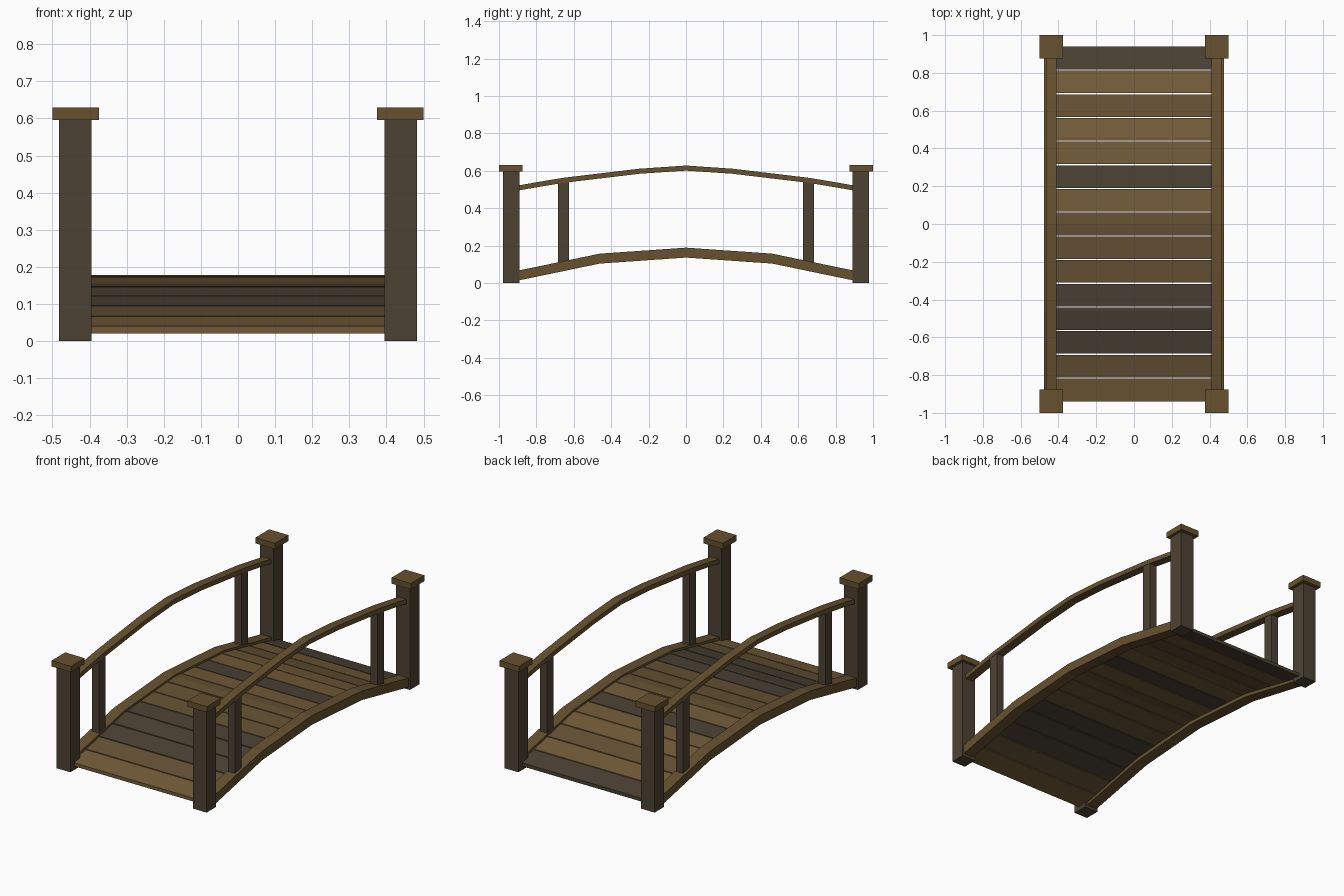
import bpy, bmesh

if "Cube" in bpy.data.objects:
    bpy.data.objects.remove(bpy.data.objects["Cube"])


def material(name, rgb):
    m = bpy.data.materials.new(name)
    m.diffuse_color = (*rgb, 1)
    m.use_nodes = True
    m.node_tree.nodes["Principled BSDF"].inputs["Base Color"].default_value = m.diffuse_color
    return m


OAK = material("oak", (0.135, 0.083, 0.029))
POST = material("dark_post", (0.076, 0.054, 0.033))
LIGHT = material("light_plank", (0.17, 0.105, 0.04))
MID = material("mid_plank", (0.13, 0.083, 0.034))
DARK = material("dark_plank", (0.07, 0.053, 0.034))


def extrude_x(name, top, thickness, x0, x1, mat):
    """Strip following a (y, z) top line, with vertical thickness, between x0 and x1."""
    bm = bmesh.new()
    rings = []
    for y, z in top:
        rings.append([bm.verts.new(p) for p in (
            (x0, y, z - thickness), (x1, y, z - thickness), (x1, y, z), (x0, y, z))])
    for a, b in zip(rings, rings[1:]):
        for i in range(4):
            j = (i + 1) % 4
            bm.faces.new((a[i], a[j], b[j], b[i]))
    bm.faces.new(rings[0])
    bm.faces.new(rings[-1])
    bmesh.ops.recalc_face_normals(bm, faces=bm.faces)
    me = bpy.data.meshes.new(name)
    bm.to_mesh(me)
    bm.free()
    me.materials.append(mat)
    ob = bpy.data.objects.new(name, me)
    bpy.context.collection.objects.link(ob)
    return ob


def box(name, x0, x1, y0, y1, z0, z1, mat):
    return extrude_x(name, [(y0, z1), (y1, z1)], z1 - z0, x0, x1, mat)


def arch(half):
    """Mirror a half arch (from the crown outward) to a full line."""
    return [(-y, z) for y, z in reversed(half[1:])] + half


def height(y, half):
    y = abs(y)
    for (a, za), (b, zb) in zip(half, half[1:]):
        if y <= b:
            break
    return za + (zb - za) * (y - a) / (b - a)


DECK = [(0, 0.178), (0.46, 0.145), (0.94, 0.04)]
BEAM = [(0, 0.189), (0.46, 0.157), (0.87, 0.072), (0.93, 0.062)]
RAIL = [(0, 0.628), (0.25, 0.611), (0.66, 0.562), (0.85, 0.53), (0.93, 0.515)]

# Deck planks, front to back
tones = [LIGHT, MID, DARK, DARK, DARK, MID, MID, MID, LIGHT, DARK, LIGHT, LIGHT, MID, LIGHT, DARK]
pitch = 1.88 / 15
for i, mat in enumerate(tones):
    a = -0.94 + i * pitch + (0.003 if i else 0)
    b = -0.94 + (i + 1) * pitch - (0.003 if i < 14 else 0)
    ys = [a] + [k for k in (-0.46, 0, 0.46) if a < k < b] + [b]
    extrude_x(f"plank_{i + 1}", [(y, height(y, DECK)) for y in ys], 0.02, -0.42, 0.42, mat)

for side, s in (("left", -1), ("right", 1)):
    def span(a, b):
        return sorted((s * a, s * b))

    # Arched side beam and handrail
    extrude_x(f"{side}_beam", arch(BEAM), 0.053, *span(0.409, 0.476), OAK)
    extrude_x(f"{side}_handrail", arch(RAIL), 0.027, *span(0.411, 0.462), OAK)
    for end, e in (("front", -1), ("back", 1)):
        # Corner post, cap and baluster
        y0, y1 = sorted((e * 0.89, e * 0.978))
        box(f"{end}_{side}_post", *span(0.395, 0.483), y0, y1, 0, 0.597, POST)
        y0, y1 = sorted((e * 0.875, e * 1.0))
        box(f"{end}_{side}_post_cap", *span(0.375, 0.5), y0, y1, 0.596, 0.63, OAK)
        y0, y1 = sorted((e * 0.625, e * 0.685))
        box(f"{end}_{side}_baluster", *span(0.414, 0.46), y0, y1, 0.1, 0.545, POST)
